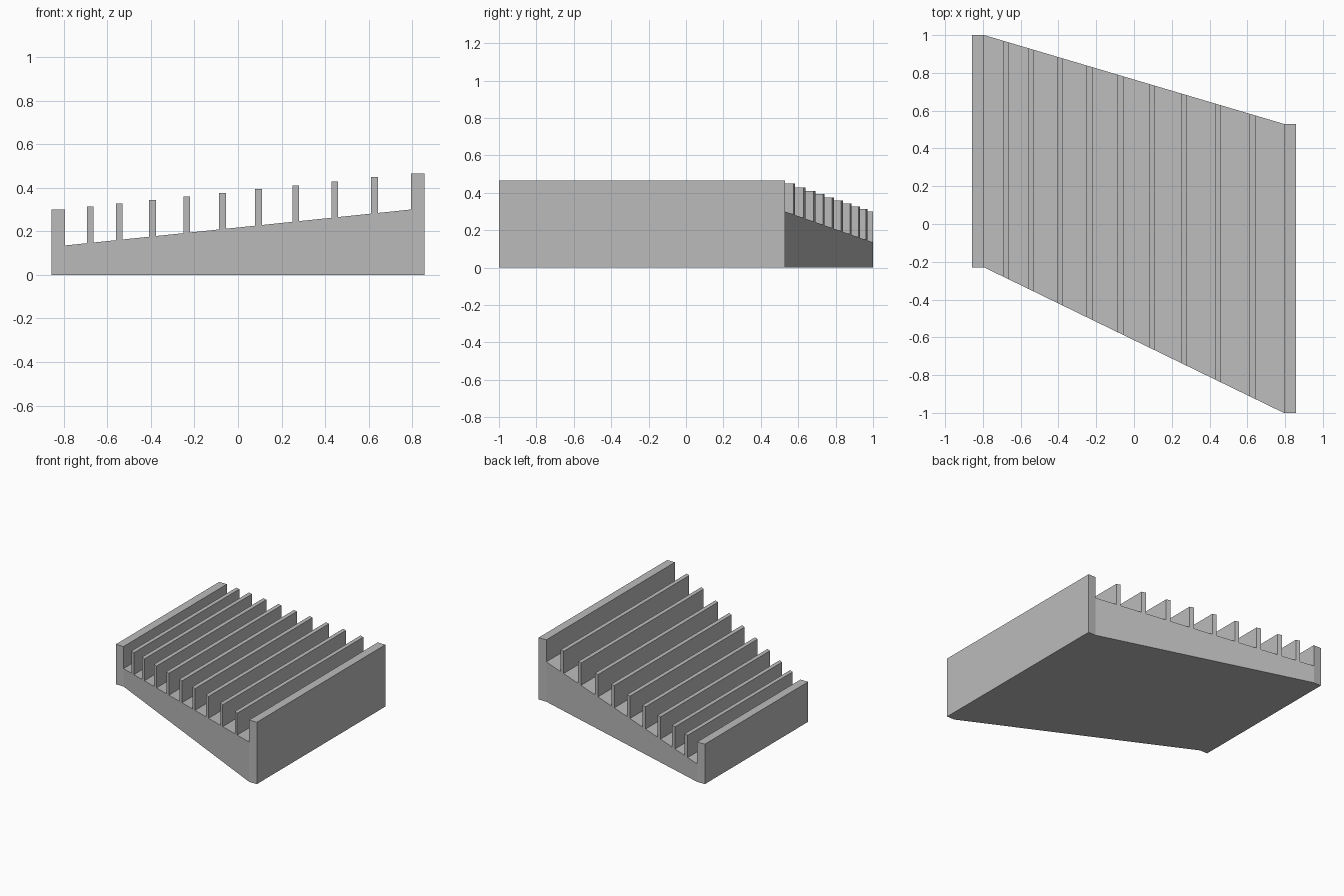
import bpy, bmesh

cube = bpy.data.objects.get("Cube")
if cube:
    bpy.data.objects.remove(cube, do_unlink=True)

# Overall dimensions
OUTER, INNER = 0.857, 0.793
FLOOR_LOW, FLOOR_HIGH = 0.135, 0.30
FIN_RISE = 0.166
FIN_HALF = 0.0155
FIN_CENTRES = [-0.678, -0.545, -0.392, -0.235, -0.071, 0.094, 0.265, 0.444, 0.627]


def blend(x, low, high):
    """Value running straight from the left wall to the right wall, flat beyond."""
    t = max(0, min(1, (x + INNER) / (2 * INNER)))
    return low + (high - low) * t


def floor(x):
    return blend(x, FLOOR_LOW, FLOOR_HIGH)


# Cross-sections of the two end walls and the finned base between them
def wall_section(side):
    x_in, x_out = side * INNER, side * OUTER
    top = floor(x_in) + FIN_RISE
    return [(x_out, 0), (x_in, 0), (x_in, floor(x_in)), (x_in, top), (x_out, top)]


base_section = [(INNER, 0), (-INNER, 0), (-INNER, floor(-INNER))]
for c in FIN_CENTRES:
    a, b, top = c - FIN_HALF, c + FIN_HALF, floor(c) + FIN_RISE
    base_section += [(a, floor(a)), (a, top), (b, top), (b, floor(b))]
base_section.append((INNER, floor(INNER)))

sections = [wall_section(-1), base_section, wall_section(1)]

# Skewed finned block: front and back caps joined by strips along the outline
bm = bmesh.new()
front, back = {}, {}
for section in sections:
    for x, z in section:
        if (x, z) not in front:
            front[x, z] = bm.verts.new((x, blend(x, -0.23, -1), z))
            back[x, z] = bm.verts.new((x, blend(x, 1, 0.53), z))
twin = {front[p]: back[p] for p in front}
for section in sections:
    bm.faces.new([front[p] for p in section])
outline = [e for e in bm.edges if e.is_boundary]
for section in sections:
    bm.faces.new([back[p] for p in section])
for edge in outline:
    a, b = edge.verts
    bm.faces.new((a, b, twin[b], twin[a]))
bmesh.ops.recalc_face_normals(bm, faces=bm.faces)

mesh = bpy.data.meshes.new("finned_block")
bm.to_mesh(mesh)
bm.free()
block = bpy.data.objects.new("finned_block", mesh)
bpy.context.collection.objects.link(block)

# Plain grey finish
grey = bpy.data.materials.new("plain grey")
grey.use_nodes = True
colour = (0.5, 0.5, 0.5, 1)
grey.diffuse_color = colour
grey.node_tree.nodes["Principled BSDF"].inputs["Base Color"].default_value = colour
mesh.materials.append(grey)
